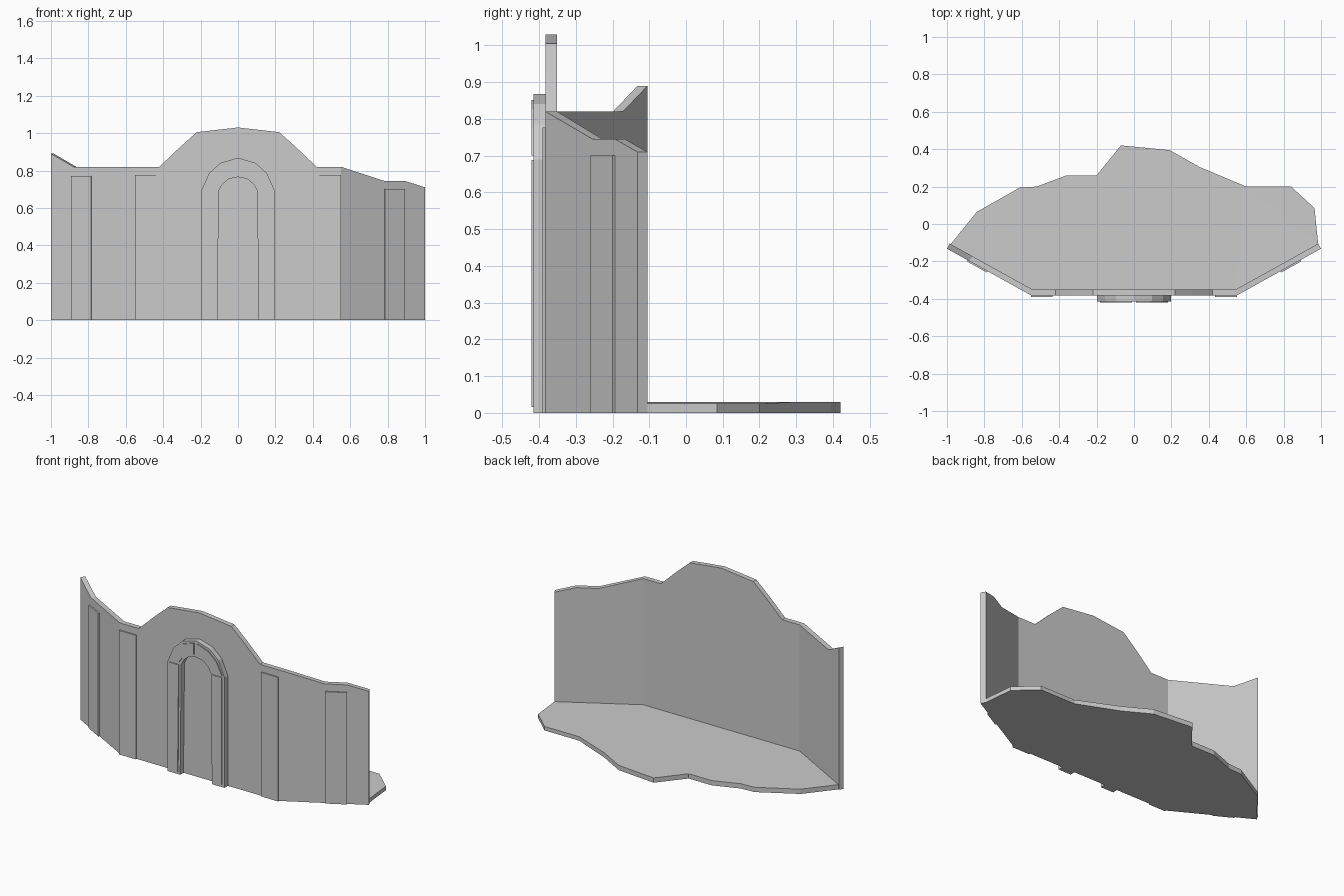
import bpy, bmesh
from mathutils import Vector

if "Cube" in bpy.data.objects:
    bpy.data.objects.remove(bpy.data.objects["Cube"])


def loft(name, a, b):
    """Solid between two matching loops of 3D points, capped at both ends."""
    bm = bmesh.new()
    va = [bm.verts.new(p) for p in a]
    vb = [bm.verts.new(p) for p in b]
    n = len(va)
    for i in range(n):
        j = (i + 1) % n
        bm.faces.new((va[i], va[j], vb[j], vb[i]))
    caps = [bm.faces.new(va[::-1]), bm.faces.new(vb)]
    bmesh.ops.triangulate(bm, faces=caps)
    bmesh.ops.recalc_face_normals(bm, faces=bm.faces)
    me = bpy.data.meshes.new(name)
    bm.to_mesh(me)
    bm.free()
    ob = bpy.data.objects.new(name, me)
    bpy.context.collection.objects.link(ob)
    return ob


def extrude_y(name, pts, y0, y1):
    return loft(name, [(x, y0, z) for x, z in pts], [(x, y1, z) for x, z in pts])


def wall_point(x, depth):
    """Plan position on the bent wall, depth measured inward from its face."""
    s = 1 if x > 0 else -1
    ax = abs(x)
    if ax < 0.549:
        return x, -0.382 + depth
    y = -0.382 + (ax - 0.55) / 0.45 * 0.25
    if ax < 0.551:
        return s * (ax - 0.27 * depth), y + depth
    return s * (ax - 0.486 * depth), y + 0.874 * depth


# Bent wall with uneven ruined top edge, built column by column
top = [(-1, .89), (-.88, .82), (-.55, .82), (-.42, .82), (-.31, .925),
       (-.22, 1.005), (0, 1.03), (.22, 1.005), (.31, .925), (.42, .82),
       (.55, .82), (.78, .745), (.89, .745), (1, .71)]
bm = bmesh.new()
cols = []
for x, z in top:
    o, i = wall_point(x, 0), wall_point(x, 0.031)
    cols.append([bm.verts.new(p) for p in
                 ((*o, 0), (*o, z), (*i, z), (*i, 0))])
for c, d in zip(cols, cols[1:]):
    for k in range(4):
        m = (k + 1) % 4
        bm.faces.new((c[k], d[k], d[m], c[m]))
bm.faces.new(cols[0])
bm.faces.new(cols[-1][::-1])
bmesh.ops.recalc_face_normals(bm, faces=bm.faces)
me = bpy.data.meshes.new("wall")
bm.to_mesh(me)
bm.free()
bpy.context.collection.objects.link(bpy.data.objects.new("wall", me))

# Broken floor slab behind the wall
floor = [(-.99, -.12), (-.84, .065), (-.61, .195), (-.52, .2), (-.36, .26),
         (-.2, .26), (-.07, .42), (.19, .395), (.35, .305), (.6, .2),
         (.84, .2), (.965, .085), (.985, -.11), (.545, -.36), (-.545, -.36)]
loft("floor", [(x, y, 0) for x, y in floor],
     [(x, y, .025 if x > .5 and y > -.2 else .03) for x, y in floor])

# Shallow pilasters: inner pair on the centre, outer pair on the wings
for label, xa, xb, h in (("left_outer", -.89, -.782, .77),
                         ("left_inner", -.549, -.435, .776),
                         ("right_inner", .432, .549, .776),
                         ("right_outer", .782, .89, .70)):
    quad = [wall_point(xa, -.008), wall_point(xb, -.008),
            wall_point(xb, .01), wall_point(xa, .01)]
    loft(label + "_pilaster", [(*p, 0) for p in quad], [(*p, h) for p in quad])

# Arched door surround
outer = [(-.197, 0), (-.197, .69), (-.155, .785), (-.095, .84), (0, .868)]
inner = [(-.11, 0), (-.103, .69), (-.085, .725), (-.05, .755), (0, .765)]


def mirrored(pts):
    return pts + [(-x, z) for x, z in pts[-2::-1]]


extrude_y("arch_surround", mirrored(outer) + mirrored(inner)[::-1], -.375, -.415)


# Raised panels on the surround: two posts and two arch quarters
def between(k, t):
    return Vector(outer[k]).lerp(Vector(inner[k]), t)


for s, side in ((-1, "right"), (1, "left")):
    post = [(-.18, .016), (-.18, .688), (-.117, .688), (-.124, .016)]
    arch = [between(k, .16) for k in range(1, 5)]
    arch += [between(k, .84) for k in range(4, 0, -1)]
    arch = [(min(x, -.012), max(z, .70)) for x, z in arch]
    for part, pts in (("post_panel", post), ("arch_panel", arch)):
        extrude_y(f"{side}_{part}", [(s * x, z) for x, z in pts], -.41, -.421)
